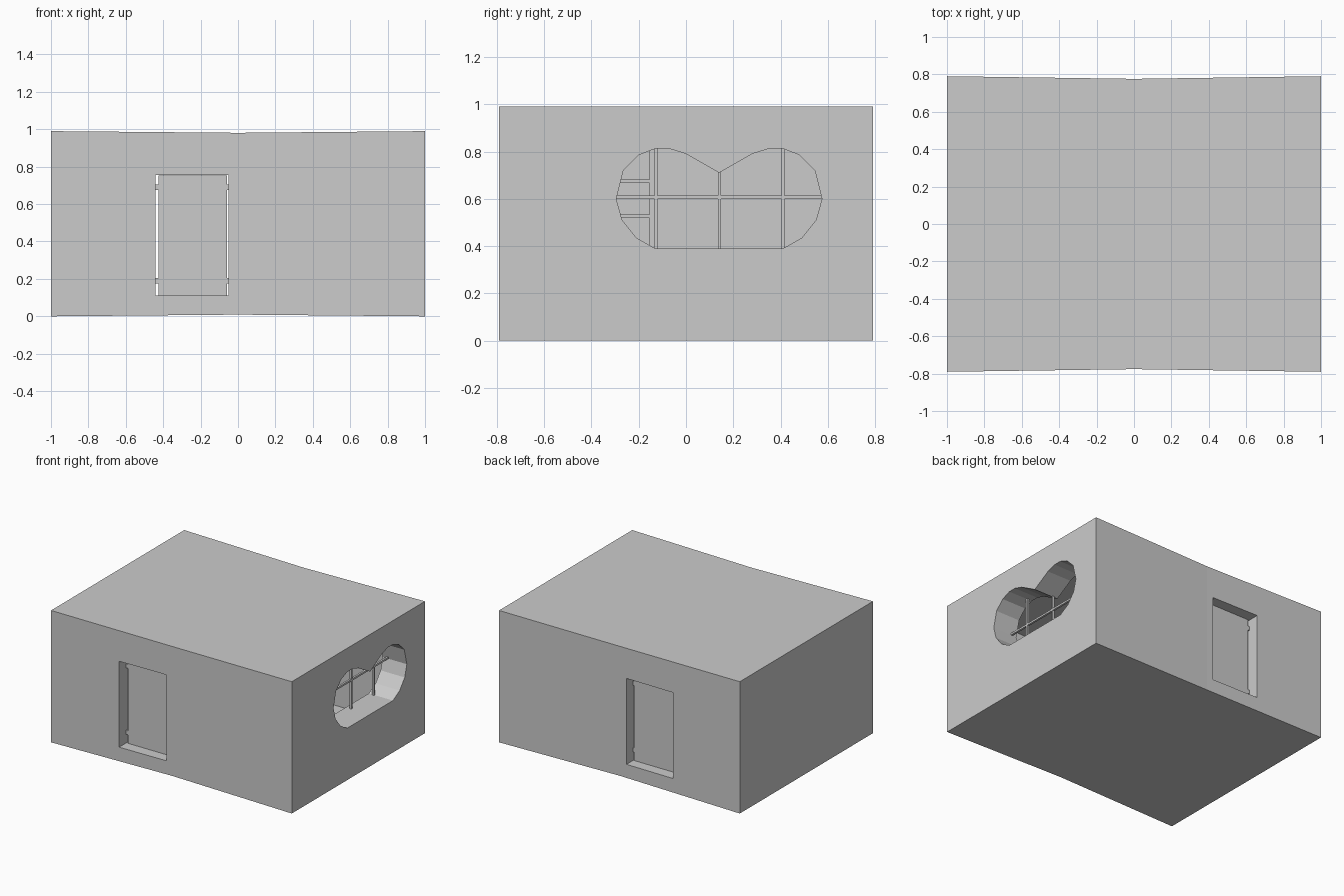
import bpy, bmesh
from mathutils import Vector

if "Cube" in bpy.data.objects:
    bpy.data.objects.remove(bpy.data.objects["Cube"])


def mesh_object(name, bm):
    bmesh.ops.recalc_face_normals(bm, faces=bm.faces)
    me = bpy.data.meshes.new(name)
    bm.to_mesh(me)
    bm.free()
    ob = bpy.data.objects.new(name, me)
    bpy.context.collection.objects.link(ob)
    return ob


def box(name, x0, x1, y0, y1, z0, z1):
    bm = bmesh.new()
    bmesh.ops.create_cube(bm, size=1)
    for v in bm.verts:
        v.co = Vector(((x0 + x1) / 2 + v.co.x * (x1 - x0),
                       (y0 + y1) / 2 + v.co.y * (y1 - y0),
                       (z0 + z1) / 2 + v.co.z * (z1 - z0)))
    return mesh_object(name, bm)


def waisted_box(name, scale):
    """Box with a slightly narrower middle section, scaled about its centre."""
    bm = bmesh.new()
    rings = []
    for x, y, z in ((-1, .79, .495), (0, .776, .486), (1, .79, .495)):
        rings.append([bm.verts.new((x * scale, sy * y * scale, .495 + sz * z * scale))
                      for sy, sz in ((-1, -1), (1, -1), (1, 1), (-1, 1))])
    for a, b in zip(rings, rings[1:]):
        for i in range(4):
            j = (i + 1) % 4
            bm.faces.new((a[i], a[j], b[j], b[i]))
    bm.faces.new(rings[0])
    bm.faces.new(rings[-1])
    return mesh_object(name, bm)


def cut(target, cutter):
    cutter.hide_render = True
    mod = target.modifiers.new("cut", 'BOOLEAN')
    mod.operation = 'DIFFERENCE'
    mod.solver = 'EXACT'
    mod.object = cutter
    bpy.context.view_layer.objects.active = target
    bpy.ops.object.modifier_apply(modifier=mod.name)
    bpy.data.objects.remove(cutter)


# Hollow room shell
walls = waisted_box("room_walls", 1.0)
cut(walls, waisted_box("room_cutter", 0.8))

# Double-lobed window opening, mirrored about its centre
CY = 0.14
left = [(-.13, .39), (-.21, .435), (-.27, .51), (-.295, .60), (-.265, .72),
        (-.20, .785), (-.13, .812), (-.07, .812), (0, .79)]
outline = left + [(CY, .71)] + [(2 * CY - y, z) for y, z in reversed(left)]
bm = bmesh.new()
face = bm.faces.new([bm.verts.new((.7, y, z)) for y, z in outline])
ext = bmesh.ops.extrude_face_region(bm, geom=[face])
bmesh.ops.translate(bm, vec=(.4, 0, 0),
                    verts=[g for g in ext["geom"] if isinstance(g, bmesh.types.BMVert)])
cut(walls, mesh_object("window_cutter", bm))

# Window bars
for i, (y, top) in enumerate(((-.127, .812), (.142, .712), (.41, .812))):
    box(f"window_bar_{i}", .833, .848, y - .007, y + .007, .385, top)
box("window_crossbar", .833, .848, -.295, .58, .60, .614)

# Doorways, door leaves and hinges in the front and back walls
for side, s in (("front", -1), ("back", 1)):
    cut(walls, box(side + "_door_cutter", -.44, -.05,
                   min(s * .55, s * .9), max(s * .55, s * .9), .11, .755))
    ya, yb = sorted((s * .67, s * .70))
    box(side + "_door", -.425, -.06, ya, yb, .112, .753)
    for n, z in (("lower", .19), ("upper", .69)):
        for x in (-.4325, -.055):
            box(f"{side}_{n}_hinge", x - .0075, x + .0075, ya, yb, z - .015, z + .015)

# Bookcase against the blind wall
for i, y in enumerate((-.60, -.14)):
    box(f"bookcase_side_{i}", -.79, -.65, y - .015, y + .015, .105, .84)
box("bookcase_back", -.79, -.775, -.60, -.14, .105, .84)
for i in range(6):
    z = .0975 + i * .148 - .016
    z = max(z, .113)
    box(f"bookcase_shelf_{i}", -.79, -.651, -.60, -.14, z - .0075, z + .0075)
